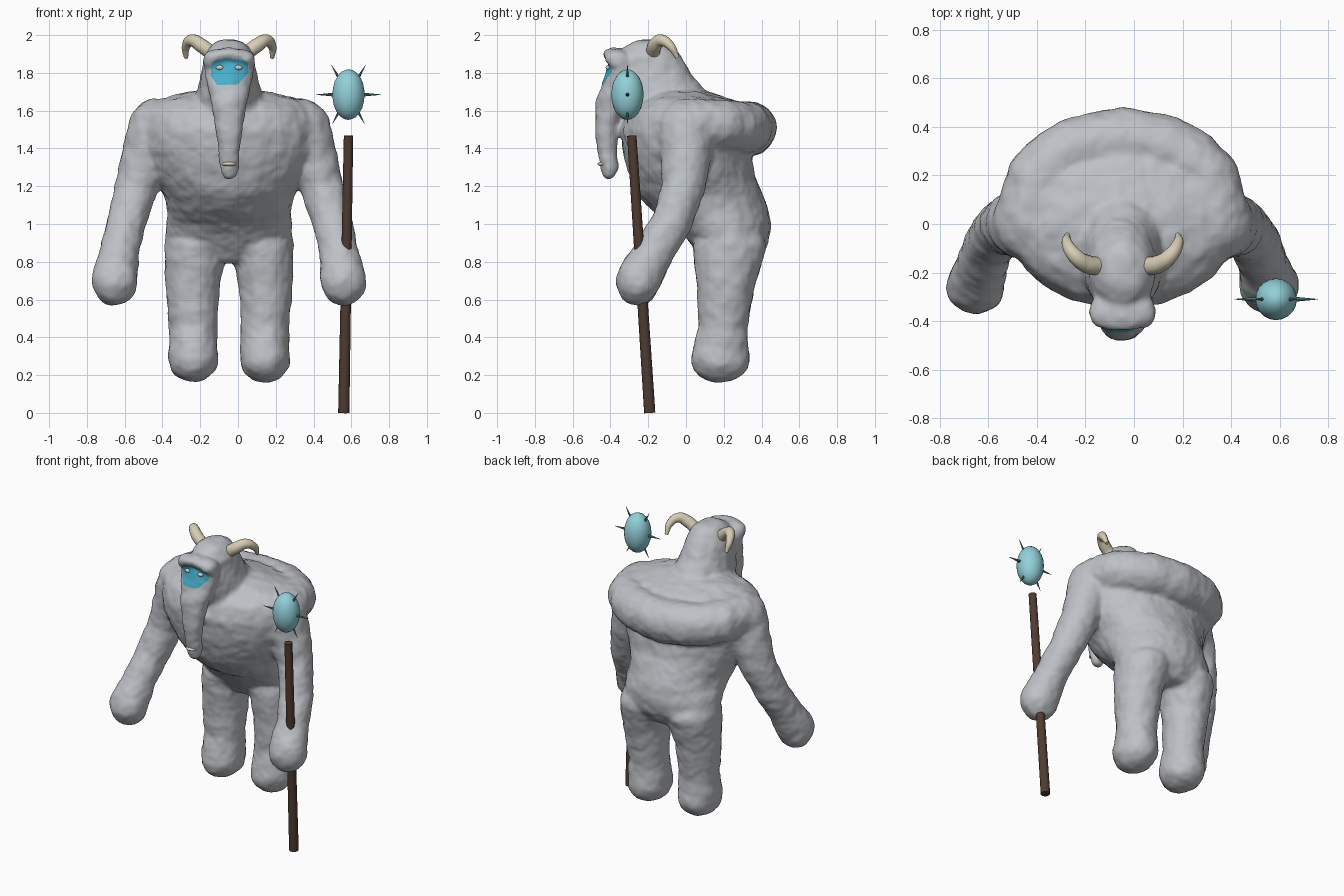
import bpy, bmesh, math
from mathutils import Vector, Matrix, noise
from mathutils.bvhtree import BVHTree

cube = bpy.data.objects.get("Cube")
if cube:
    bpy.data.objects.remove(cube, do_unlink=True)

MID = -0.047  # the creature's own centre line


def material(name, rgb):
    m = bpy.data.materials.new(name)
    m.use_nodes = True
    m.diffuse_color = (*rgb, 1)
    m.node_tree.nodes["Principled BSDF"].inputs["Base Color"].default_value = (*rgb, 1)
    return m


fur = material("grey fur", (0.51, 0.53, 0.56))
blue = material("blue face", (0.065, 0.43, 0.60))
bone = material("bone", (0.68, 0.61, 0.46))
wood = material("dark wood", (0.080, 0.045, 0.031))
crystal = material("pale crystal", (0.29, 0.63, 0.69))
teal = material("dark spikes", (0.10, 0.23, 0.25))
white = material("eye white", (0.62, 0.62, 0.60))


def make_object(name, bm, *mats):
    me = bpy.data.meshes.new(name)
    bm.to_mesh(me)
    bm.free()
    for m in mats:
        me.materials.append(m)
    ob = bpy.data.objects.new(name, me)
    bpy.context.collection.objects.link(ob)
    return ob


def smooth(ob):
    for p in ob.data.polygons:
        p.use_smooth = True


def blob(bm, pos, radii, detail=3):
    mat = Matrix.Translation(pos) @ Matrix.Diagonal((*radii, 1))
    bmesh.ops.create_icosphere(bm, subdivisions=detail, radius=1, matrix=mat)


def stroke(bm, points, side=1, steps=5):
    """Chain of ellipsoids through (x, y, z, rx, ry, rz) points."""
    for a, b in zip(points, points[1:]):
        for i in range(steps + 1):
            x, y, z, *r = [p + (q - p) * i / steps for p, q in zip(a, b)]
            blob(bm, (MID + side * x, y, z), r)


def loft(bm, rings, n=48):
    """Closed skin over ellipses given as (z, front y, back y, half width)."""
    loops = []
    for z, y0, y1, w in rings:
        loops.append([bm.verts.new((MID + w * math.cos(t), (y0 + y1) / 2 + (y1 - y0) / 2 * math.sin(t), z))
                      for t in (math.tau * i / n for i in range(n))])
    for a, b in zip(loops, loops[1:]):
        for i in range(n):
            j = (i + 1) % n
            bm.faces.new((a[i], a[j], b[j], b[i]))
    bm.faces.new(loops[0][::-1])
    bm.faces.new(loops[-1])


bm = bmesh.new()
# Torso with an overhanging belly
loft(bm, [(0.80, 0.10, 0.37, 0.18), (0.90, 0.03, 0.43, 0.335), (1.00, -0.06, 0.445, 0.328),
          (1.07, -0.17, 0.435, 0.322), (1.15, -0.25, 0.405, 0.34), (1.25, -0.295, 0.36, 0.405),
          (1.38, -0.33, 0.34, 0.46), (1.50, -0.345, 0.36, 0.475), (1.60, -0.31, 0.33, 0.46),
          (1.655, -0.24, 0.24, 0.37), (1.695, -0.15, 0.12, 0.22)])
# Head
loft(bm, [(1.58, -0.33, 0.14, 0.18), (1.70, -0.38, 0.10, 0.165), (1.80, -0.385, 0.02, 0.142),
          (1.88, -0.36, -0.025, 0.128), (1.94, -0.32, -0.07, 0.10), (1.972, -0.27, -0.13, 0.05)])
# Trunk-like snout
loft(bm, [(1.24, -0.43, -0.385, 0.027), (1.29, -0.45, -0.36, 0.048), (1.40, -0.47, -0.37, 0.054),
          (1.50, -0.48, -0.36, 0.068), (1.65, -0.475, -0.33, 0.095), (1.78, -0.425, -0.28, 0.125),
          (1.87, -0.40, -0.25, 0.122)])
# Arched brow ridge, then limbs and back hump, one side at a time
for side in (-1, 1):
    stroke(bm, [(0, -0.38, 1.903, 0.05, 0.064, 0.03), (0.085, -0.372, 1.882, 0.048, 0.062, 0.033),
                (0.108, -0.365, 1.857, 0.028, 0.05, 0.034)], side)
    stroke(bm, [(0.375, 0.0, 1.505, 0.158, 0.155, 0.155), (0.44, 0.0, 1.35, 0.13, 0.13, 0.13),
                (0.49, -0.01, 1.20, 0.112, 0.112, 0.11), (0.548, -0.08, 1.0, 0.103, 0.105, 0.1),
                (0.582, -0.17, 0.85, 0.10, 0.105, 0.1), (0.605, -0.255, 0.70, 0.12, 0.112, 0.13)], side)
    stroke(bm, [(0.19, 0.182, 0.285, 0.13, 0.155, 0.122), (0.19, 0.195, 0.45, 0.126, 0.126, 0.11),
                (0.195, 0.21, 0.68, 0.142, 0.152, 0.12), (0.175, 0.23, 0.88, 0.165, 0.195, 0.1)], side)
    stroke(bm, [(0.385, 0.05, 1.53, 0.13, 0.13, 0.13), (0.35, 0.185, 1.525, 0.13, 0.13, 0.13),
                (0.27, 0.265, 1.515, 0.13, 0.13, 0.133), (0.18, 0.315, 1.51, 0.13, 0.13, 0.136),
                (0, 0.348, 1.505, 0.13, 0.13, 0.138)], side)
body = make_object("body", bm, fur, blue)

# Fuse the parts into one soft skin
remesh = body.modifiers.new("fuse", 'REMESH')
remesh.mode = 'VOXEL'
remesh.voxel_size = 0.014
soft = body.modifiers.new("soften", 'SMOOTH')
soft.factor, soft.iterations = 0.5, 12
skin = bpy.data.meshes.new_from_object(body.evaluated_get(bpy.context.evaluated_depsgraph_get()))
body.modifiers.clear()
body.data = skin
skin.materials.clear()
skin.materials.append(fur)
skin.materials.append(blue)

# Lumpy fur, then the blue face cut into the skin
bm = bmesh.new()
bm.from_mesh(skin)
bm.normal_update()
bumps = [(v, v.normal * (0.004 + 0.006 * noise.noise(v.co * 14) + 0.003 * noise.noise(v.co * 30)))
         for v in bm.verts]
for v, push in bumps:
    v.co += push
outline = [(-0.108, 1.877), (-0.14, 1.85), (-0.145, 1.785), (-0.11, 1.735), (0.0, 1.74),
           (0.055, 1.80), (0.052, 1.85), (0.025, 1.877)]
planes = []
for (ax, az), (bx, bz) in zip(outline, outline[1:] + outline[:1]):
    planes.append((Vector((ax, 0, az)), Vector((bz - az, 0, ax - bx)).normalized()))


def near_face(f):
    c = f.calc_center_median()
    return c.y < -0.33 and 1.70 < c.z < 1.90 and abs(c.x - MID) < 0.14


for co, no in planes:
    faces = [f for f in bm.faces if near_face(f)]
    geom = set(faces) | {e for f in faces for e in f.edges} | {v for f in faces for v in f.verts}
    bmesh.ops.bisect_plane(bm, geom=list(geom), plane_co=co, plane_no=no)
bm.normal_update()
for f in bm.faces:
    f.smooth = True
    c = f.calc_center_median()
    inside = near_face(f) and all((c - co).dot(no) < 0 for co, no in planes)
    # the underside of the brow stays furry where it bulges forward
    f.material_index = int(inside and not (c.z > 1.86 and c.y < -0.425))
tree = BVHTree.FromBMesh(bm)
bm.to_mesh(skin)
bm.free()


def front_y(x, z):
    hit = tree.ray_cast(Vector((x, -2, z)), Vector((0, 1, 0)))[0]
    return hit.y if hit else -0.41


def ellipsoid(name, pos, radii, mat):
    b = bmesh.new()
    blob(b, pos, radii)
    smooth(make_object(name, b, mat))


def horn(name, side):
    cu = bpy.data.curves.new(name, 'CURVE')
    cu.dimensions = '3D'
    cu.bevel_depth, cu.bevel_resolution, cu.use_fill_caps = 1, 4, True
    path = [(0.075, -0.175, 1.89, 0.038), (0.147, -0.165, 1.945, 0.038), (0.197, -0.13, 1.972, 0.032),
            (0.228, -0.08, 1.94, 0.023), (0.228, -0.045, 1.88, 0.011)]
    sp = cu.splines.new('BEZIER')
    sp.bezier_points.add(len(path) - 1)
    for p, (x, y, z, r) in zip(sp.bezier_points, path):
        p.co = (MID + side * x, y, z)
        p.radius = r
        p.handle_left_type = p.handle_right_type = 'AUTO'
    cu.materials.append(bone)
    ob = bpy.data.objects.new(name, cu)
    bpy.context.collection.objects.link(ob)
    bpy.ops.object.select_all(action='DESELECT')
    ob.select_set(True)
    bpy.context.view_layer.objects.active = ob
    bpy.ops.object.convert(target='MESH')
    smooth(bpy.context.object)


# Horns and eyes
for label, side in (("right", -1), ("left", 1)):
    horn(label + "_horn", side)
    x = MID + side * 0.05
    ellipsoid(label + "_eye", (x, front_y(x, 1.828), 1.828), (0.02, 0.013, 0.013), white)
# Bone ring on the snout
ellipsoid("snout_bone", (MID, front_y(MID, 1.318) + 0.015, 1.318), (0.038, 0.03, 0.013), bone)


def rod(name, a, b, r1, r2, sides, mat):
    a, b = Vector(a), Vector(b)
    m = Matrix.Translation((a + b) / 2) @ (b - a).to_track_quat('Z', 'Y').to_matrix().to_4x4()
    bb = bmesh.new()
    bmesh.ops.create_cone(bb, cap_ends=True, segments=sides, radius1=r1, radius2=r2,
                          depth=(b - a).length, matrix=m)
    make_object(name, bb, mat)


# Staff with a floating spiked crystal
rod("staff", (0.56, -0.192, 0), (0.585, -0.287, 1.468), 0.03, 0.025, 16, wood)
tip = Vector((0.585, -0.31, 1.685))
ellipsoid("crystal", tip, (0.086, 0.086, 0.134), crystal)
for i, (dx, dz) in enumerate([(0.172, 0), (-0.172, 0), (0.09, 0.156), (-0.09, 0.156),
                              (0.084, -0.152), (-0.084, -0.152)]):
    d = Vector((dx, 0, dz))
    rod(f"crystal_spike_{i + 1}", tip + d * 0.4, tip + d, 0.011, 0.001, 8, teal)
